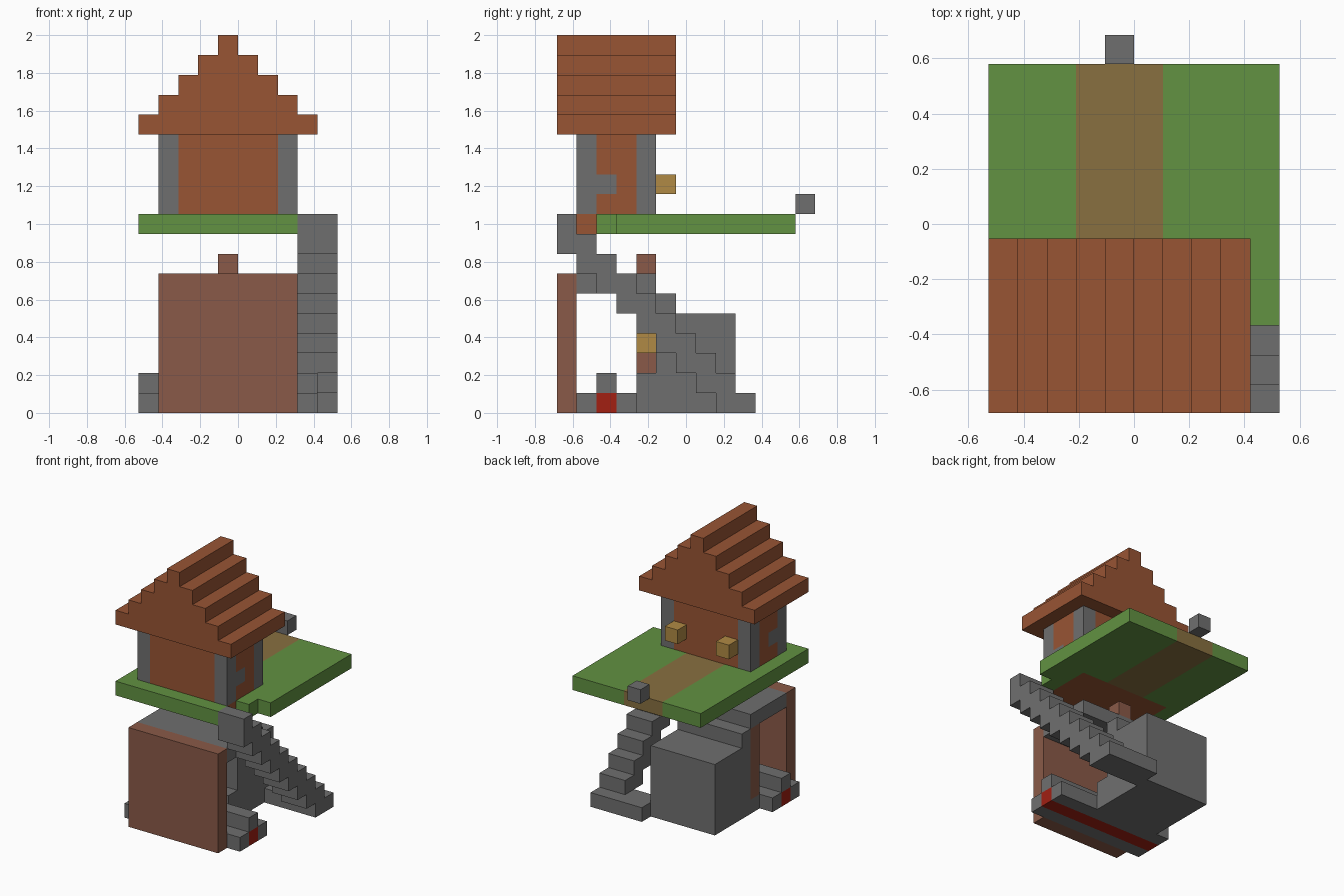
import bpy
import bmesh

default = bpy.data.objects.get("Cube")
if default:
    bpy.data.objects.remove(default, do_unlink=True)

U = 2 / 19  # edge of one block


def material(name, r, g, b):
    m = bpy.data.materials.new(name)
    m.use_nodes = True
    m.diffuse_color = (r, g, b, 1)
    m.node_tree.nodes["Principled BSDF"].inputs["Base Color"].default_value = (r, g, b, 1)
    return m


stone = material("stone grey", 0.159, 0.159, 0.159)
grass = material("grass green", 0.122, 0.287, 0.054)
timber = material("orange timber", 0.314, 0.089, 0.034)
clay = material("clay brown", 0.254, 0.102, 0.065)
lamp = material("lantern yellow", 0.434, 0.254, 0.058)
dirt = material("path brown", 0.246, 0.162, 0.051)
red = material("red", 0.36, 0.014, 0.006)


def build(name, mat, *boxes):
    """Join boxes given as block ranges: x0, x1, y0, y1, z0, z1 (ends excluded)."""
    bm = bmesh.new()
    for x0, x1, y0, y1, z0, z1 in boxes:
        verts = bmesh.ops.create_cube(bm, size=1)["verts"]
        for v in verts:
            v.co.x = (x0 if v.co.x < 0 else x1) * U - 5 * U
            v.co.y = (y0 if v.co.y < 0 else y1) * U - 6.5 * U
            v.co.z = (z0 if v.co.z < 0 else z1) * U
    mesh = bpy.data.meshes.new(name)
    bm.to_mesh(mesh)
    bm.free()
    mesh.materials.append(mat)
    obj = bpy.data.objects.new(name, mesh)
    bpy.context.collection.objects.link(obj)
    return obj


# Stepped gable roof
build("house_roof", timber, *[(n, 9 - n, 0, 6, 14 + n, 15 + n) for n in range(5)])

# House: corner posts, walls, floor and side window blocks
build("corner_posts", stone, *[(x, x + 1, y, y + 1, 10, 14) for x in (1, 7) for y in (1, 4)])
build("house_end_walls", timber, *[(2, 7, y, y + 1, 10, 14) for y in (1, 4)])
for side, x in (("right", 1), ("left", 7)):
    build(side + "_house_wall", timber,
          (x, x + 1, 3, 4, 10, 14),
          (x, x + 1, 2, 3, 10, 11),
          (x, x + 1, 2, 3, 12, 14))
    build(side + "_window_block", stone, (x, x + 1, 2, 3, 11, 12))
build("house_floor", timber, (1, 8, 1, 5, 9, 10))
build("wall_lanterns", lamp, *[(x, x + 1, 5, 6, 11, 12) for x in (2, 6)])

# Lawn around the house floor, with a notch for the stairs
build("lawn", grass,
      (0, 8, 0, 1, 9, 10),
      (0, 1, 1, 5, 9, 10),
      (8, 9, 2, 3, 9, 10),
      (8, 10, 3, 5, 9, 10),
      (0, 3, 5, 12, 9, 10),
      (6, 10, 5, 12, 9, 10))
build("path", dirt, (3, 6, 5, 12, 9, 10))
build("path_end_block", stone, (4, 5, 12, 13, 10, 11))

# Open stair, two blocks wide, with its landing
build("stairs", stone, *[(8, 10, n, n + 1, max(8 - n, 0), 10 - n) for n in range(10)])
build("stair_landing", stone, (6, 8, 8, 10, 0, 1))

# Lower shelter
build("shelter_front_wall", clay, (1, 8, 0, 1, 0, 7))
build("shelter_roof", stone, (1, 8, 1, 5, 6, 7))
build("shelter_floor", stone, (0, 9, 1, 2, 0, 1), (0, 9, 3, 4, 0, 1), (1, 6, 4, 5, 0, 1))
build("red_strip", red, (0, 9, 2, 3, 0, 1))
build("strip_cover", stone, (0, 9, 2, 3, 1, 2))
build("shelter_post", clay, (1, 2, 4, 5, 1, 6))
build("shelter_step", stone, (2, 6, 4, 5, 1, 2))
build("shelter_lantern", lamp, (2, 3, 4, 5, 3, 4))
build("roof_stub", clay, (4, 5, 4, 5, 7, 8))
build("rear_block", stone, (1, 6, 5, 9, 0, 5), (1, 6, 5, 6, 5, 6))
